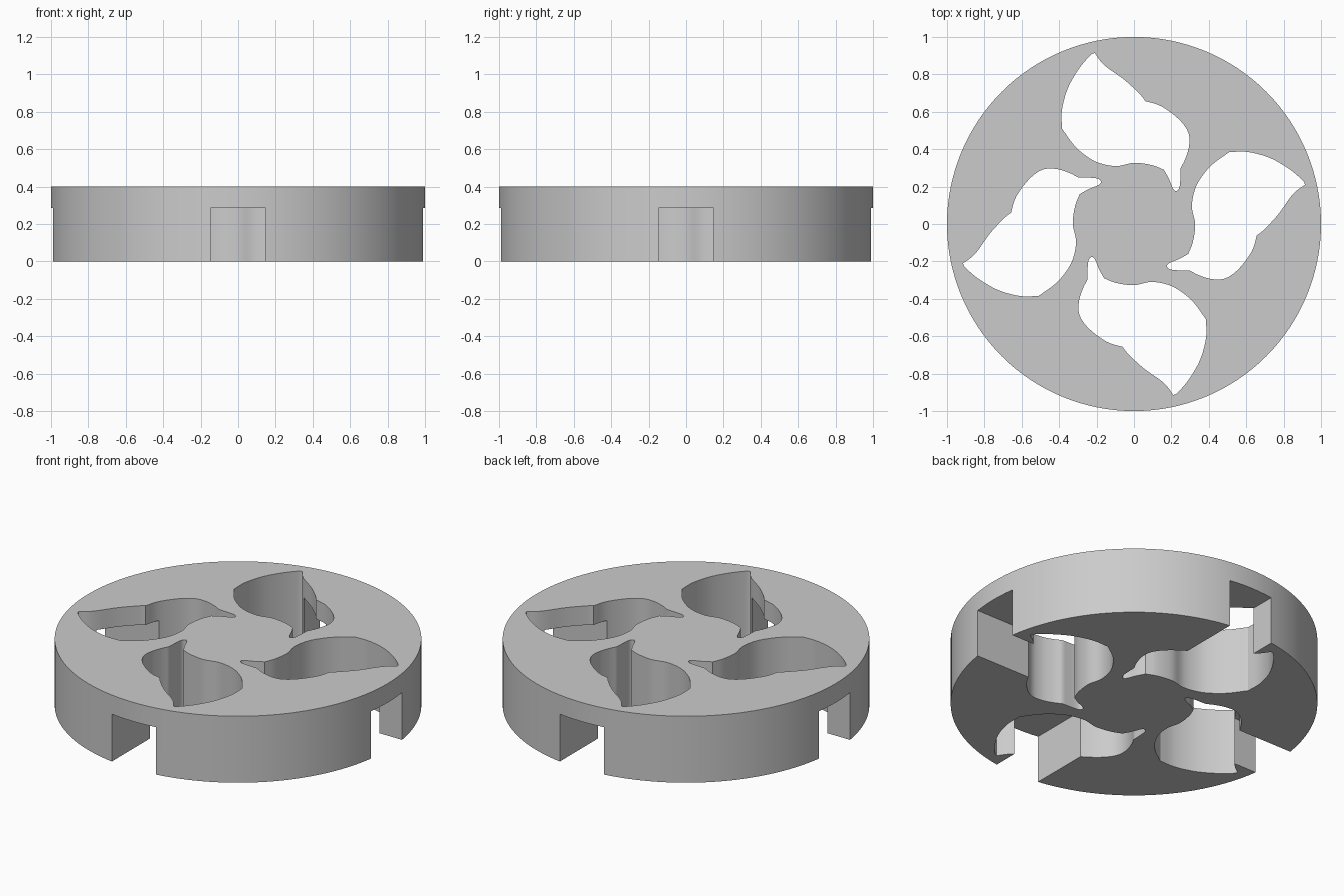
import bpy
import bmesh
from math import pi, radians
from mathutils import Matrix, Vector

HEIGHT, SLOT_TOP, SLOT_HALF = 0.40, 0.285, 0.147

if "Cube" in bpy.data.objects:
    bpy.data.objects.remove(bpy.data.objects["Cube"])

grey = bpy.data.materials.new("plain grey")
grey.use_nodes = True
colour = (0.6, 0.6, 0.6, 1)
grey.diffuse_color = colour
grey.node_tree.nodes["Principled BSDF"].inputs["Base Color"].default_value = colour

# Opening outline: smooth runs that meet at corners
RUNS = [
    [(-.21, .915), (-.16, .85), (-.05, .77), (.035, .69), (.06, .657)],
    [(.06, .657), (.145, .63), (.24, .56), (.29, .49), (.295, .42), (.275, .35), (.25, .3)],
    [(.25, .3), (.245, .205), (.23, .178), (.21, .187), (.185, .245), (.16, .29)],
    [(.16, .29), (.095, .315), (0, .327), (-.085, .31), (-.165, .32),
     (-.235, .35), (-.315, .415), (-.385, .51)],
    [(-.385, .51), (-.385, .61), (-.353, .727), (-.294, .83), (-.235, .9), (-.21, .915)],
]


def smooth_run(points, steps=5):
    """Catmull-Rom samples along a run, without its last point."""
    p = [Vector(q) for q in points]
    p = [2 * p[0] - p[1]] + p + [2 * p[-1] - p[-2]]
    out = []
    for a, b, c, d in zip(p, p[1:], p[2:], p[3:]):
        for i in range(steps):
            t = i / steps
            out.append(b + (c - a) * t / 2 + (a - 2.5 * b + 2 * c - d / 2) * t**2
                       + (1.5 * (b - c) + (d - a) / 2) * t**3)
    return out


def add_prism(bm, outline, bottom, top):
    face = bm.faces.new([bm.verts.new((x, y, bottom)) for x, y in outline])
    extruded = bmesh.ops.extrude_face_region(bm, geom=[face])["geom"]
    verts = [v for v in extruded if isinstance(v, bmesh.types.BMVert)]
    bmesh.ops.translate(bm, verts=verts, vec=(0, 0, top - bottom))


def make_object(name, bm):
    bmesh.ops.recalc_face_normals(bm, faces=bm.faces)
    mesh = bpy.data.meshes.new(name)
    bm.to_mesh(mesh)
    bm.free()
    mesh.materials.append(grey)
    obj = bpy.data.objects.new(name, mesh)
    bpy.context.collection.objects.link(obj)
    return obj


def make_cutter(name, outline, bottom, top):
    """Four copies of a prism, a quarter turn apart."""
    bm = bmesh.new()
    for k in range(4):
        turn = Matrix.Rotation(k * pi / 2, 2)
        add_prism(bm, [turn @ Vector(p) for p in outline], bottom, top)
    obj = make_object(name, bm)
    obj.hide_render = True
    return obj


# Disc
bm = bmesh.new()
bmesh.ops.create_cone(bm, cap_ends=True, segments=128, radius1=1, radius2=1, depth=HEIGHT,
                      matrix=Matrix.Translation((0, 0, HEIGHT / 2)))
disc = make_object("slotted_disc", bm)

# Curved openings through the disc, and rim slots in its underside
opening = [p for run in RUNS for p in smooth_run(run)]
slot = [(-SLOT_HALF, 0.5), (SLOT_HALF, 0.5), (SLOT_HALF, 1.2), (-SLOT_HALF, 1.2)]
cutters = [make_cutter("opening_cutter", opening, -0.1, HEIGHT + 0.1),
           make_cutter("slot_cutter", slot, -0.2, SLOT_TOP)]

bpy.ops.object.select_all(action="DESELECT")
disc.select_set(True)
bpy.context.view_layer.objects.active = disc
for cutter in cutters:
    mod = disc.modifiers.new(cutter.name, "BOOLEAN")
    mod.operation = "DIFFERENCE"
    mod.solver = "EXACT"
    mod.object = cutter
    bpy.ops.object.modifier_apply(modifier=mod.name)
for cutter in cutters:
    bpy.data.objects.remove(cutter)

bpy.ops.object.shade_smooth_by_angle(angle=radians(30))
